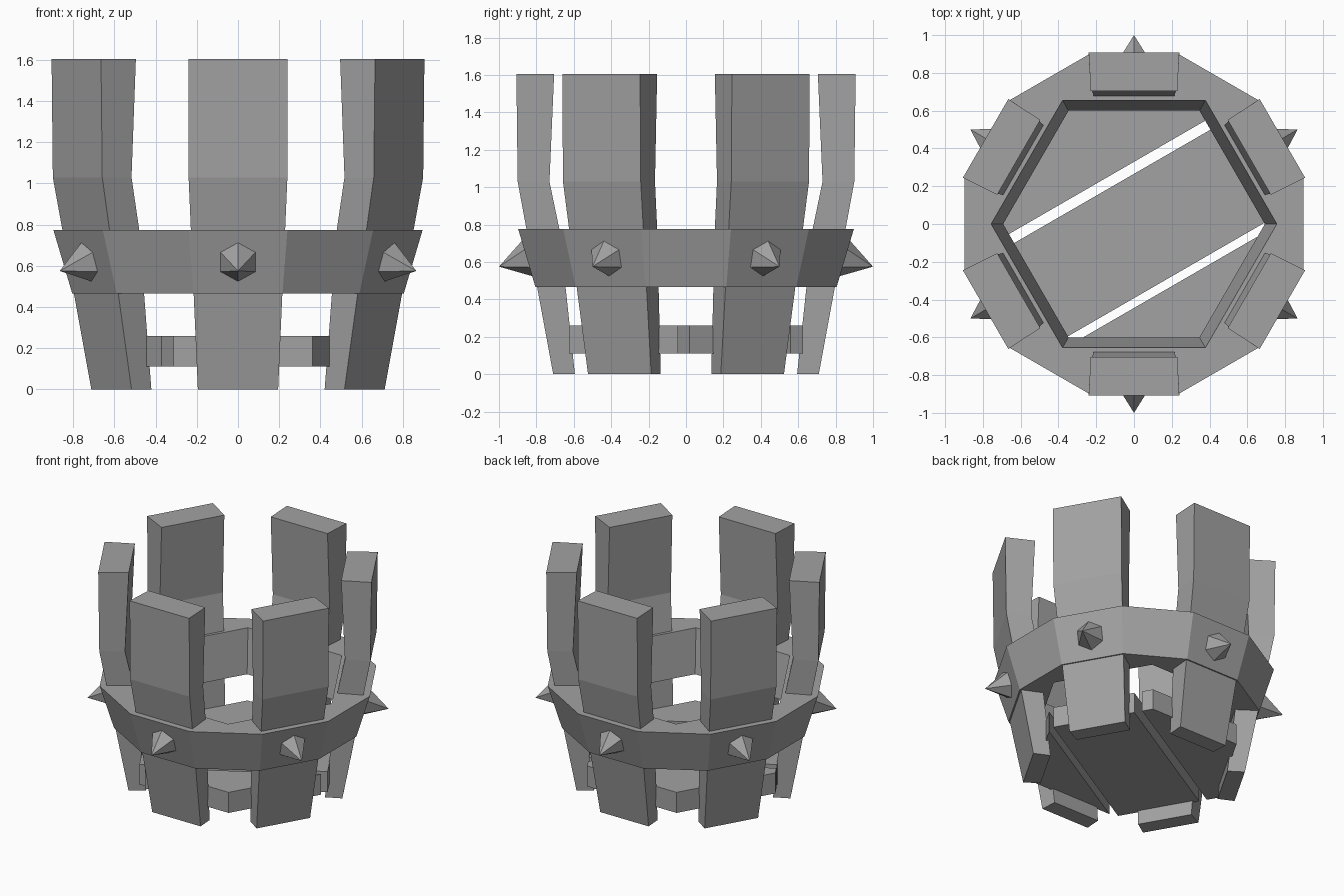
import bpy, bmesh, math
from mathutils import Vector

if "Cube" in bpy.data.objects:
    bpy.data.objects.remove(bpy.data.objects["Cube"])

grey = bpy.data.materials.new("dark_grey")
grey.diffuse_color = (.36, .36, .36, 1)
grey.use_nodes = True
grey.node_tree.nodes["Principled BSDF"].inputs["Base Color"].default_value = grey.diffuse_color


def make(name, verts, faces):
    me = bpy.data.meshes.new(name)
    bm = bmesh.new()
    vs = [bm.verts.new(v) for v in verts]
    for f in faces:
        bm.faces.new([vs[i] for i in f])
    bmesh.ops.recalc_face_normals(bm, faces=bm.faces)
    bm.to_mesh(me)
    bm.free()
    me.materials.append(grey)
    ob = bpy.data.objects.new(name, me)
    bpy.context.collection.objects.link(ob)
    return ob


def ring(radius, angles, z):
    return [(radius * math.cos(math.radians(a)), radius * math.sin(math.radians(a)), z) for a in angles]


# Staves: bent, tapering boards (z, outer radius, inner radius, outer half width, inner half width)
SECTIONS = [(0, .71, .594, .195, .187), (.775, .853, .677, .229, .213),
            (1.03, .9, .73, .24, .23), (1.605, .907, .705, .24, .229)]


def stave(name, angle):
    verts = []
    for z, ro, ri, wo, wi in SECTIONS:
        verts += [(ro, -wo, z), (ro, wo, z), (ri, wi, z), (ri, -wi, z)]
    faces = [(3, 2, 1, 0)]
    for s in range(len(SECTIONS) - 1):
        for k in range(4):
            n = (k + 1) % 4
            faces.append((4 * s + k, 4 * s + n, 4 * s + 4 + n, 4 * s + 4 + k))
    b = 4 * (len(SECTIONS) - 1)
    faces.append((b, b + 1, b + 2, b + 3))
    make(name, verts, faces).rotation_euler.z = math.radians(angle)


# Spikes: six-sided cones leaning with the hoop surface
def spike(name, angle):
    axis = Vector((.96, 0, -.28)).normalized()
    up = Vector((-axis.z, 0, axis.x))
    side = Vector((0, 1, 0))
    tip = Vector((1.0, 0, .575))
    base = tip - axis * .175
    verts = [base + up * .11 * math.cos(k * math.pi / 3) + side * .11 * math.sin(k * math.pi / 3)
             for k in range(6)] + [tip]
    faces = [(k, (k + 1) % 6, 6) for k in range(6)] + [(5, 4, 3, 2, 1, 0)]
    make(name, verts, faces).rotation_euler.z = math.radians(angle)


for i in range(6):
    stave(f"stave_{i + 1}", 30 + 60 * i)
    spike(f"spike_{i + 1}", 30 + 60 * i)

# Hoop: twelve-sided outside, six-sided opening, flared upward
c12, c6 = math.cos(math.pi / 12), math.cos(math.pi / 6)
out_a = [15 + 30 * k for k in range(12)]
in_a = [60 * k for k in range(6)]
verts = (ring(.805 / c12, out_a, .465) + ring(.897 / c12, out_a, .775)
         + ring(.6 / c6, in_a, .465) + ring(.655 / c6, in_a, .775))
faces = [(k, (k + 1) % 12, 12 + (k + 1) % 12, 12 + k) for k in range(12)]
for k in range(6):
    n = (k + 1) % 6
    faces.append((24 + k, 30 + k, 30 + n, 24 + n))
    for o, i in ((0, 24), (12, 30)):
        faces.append((i + k, o + 2 * k, o + 2 * k + 1, i + n))
        faces.append((i + k, o + (2 * k - 1) % 12, o + 2 * k))
make("hoop", verts, faces)

# Floor: hexagon sliced into three planks with gaps
normal = Vector((-.5, math.cos(math.pi / 6), 0))
for i, (lo, hi) in enumerate([(-1, -.385), (-.34, .23), (.285, 1)]):
    floor = make(f"floor_plank_{i + 1}", ring(.625 / c6, in_a, .11), [range(6)])
    bm = bmesh.new()
    bm.from_mesh(floor.data)
    for d, sign in ((lo, -1), (hi, 1)):
        bmesh.ops.bisect_plane(bm, geom=bm.verts[:] + bm.edges[:] + bm.faces[:], plane_co=normal * d,
                               plane_no=normal * sign, clear_outer=True)
    ext = bmesh.ops.extrude_face_region(bm, geom=bm.faces[:])["geom"]
    bmesh.ops.translate(bm, vec=(0, 0, .15), verts=[v for v in ext if isinstance(v, bmesh.types.BMVert)])
    bmesh.ops.recalc_face_normals(bm, faces=bm.faces)
    bm.to_mesh(floor.data)
    bm.free()
